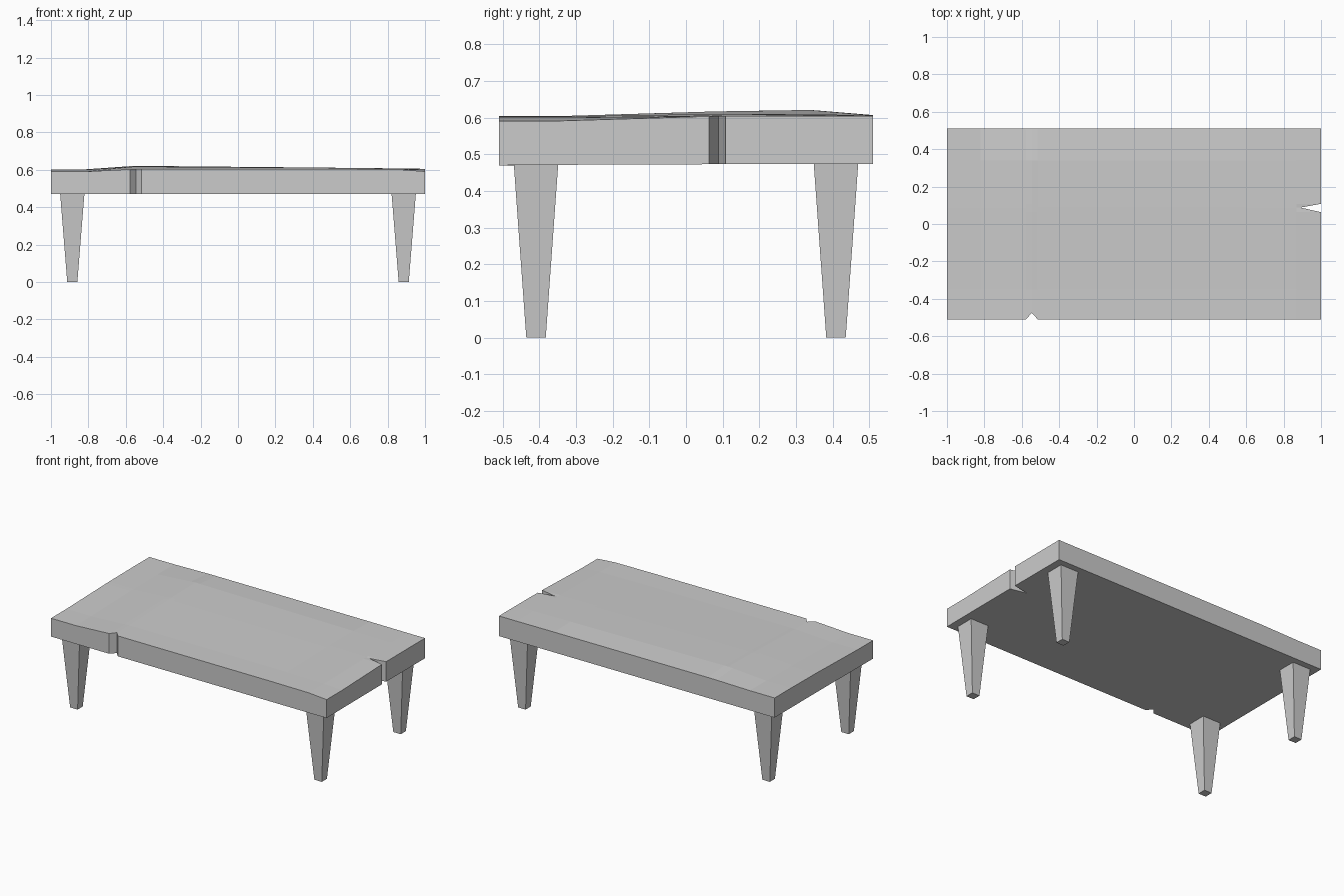
import bpy, bmesh

if "Cube" in bpy.data.objects:
    bpy.data.objects.remove(bpy.data.objects["Cube"])


def finish(name, bm):
    bmesh.ops.recalc_face_normals(bm, faces=bm.faces)
    me = bpy.data.meshes.new(name)
    bm.to_mesh(me)
    bm.free()
    ob = bpy.data.objects.new(name, me)
    bpy.context.collection.objects.link(ob)
    return ob


def lerp(knots, vals, t):
    for i in range(len(knots) - 1):
        if t <= knots[i + 1]:
            f = (t - knots[i]) / (knots[i + 1] - knots[i])
            return vals[i] + f * (vals[i + 1] - vals[i])
    return vals[-1]


# Uneven top surface: height profiles along x at several depths
XK = [-1, -0.82, -0.55, 0.6, 0.87, 1]
YK = [-0.51, -0.35, 0.08, 0.34, 0.51]
ROWS = [
    [.590, .590, .604, .603, .601, .591],
    [.590, .590, .604, .603, .600, .591],
    [.600, .600, .617, .610, .606, .604],
    [.602, .602, .621, .610, .607, .605],
    [.602, .602, .607, .606, .605, .605],
]


def height(x, y):
    return lerp(YK, [lerp(XK, r, x) for r in ROWS], y)


# Tabletop slab, with a wedge crack in the right end and a nick in the front
xs = [-1, -0.82, -0.578, -0.546, -0.515, 0.6, 0.87, 1]
ys = [-0.51, -0.35, 0.063, 0.088, 0.108, 0.34, 0.51]
notch = {(-0.546, -0.51): (-0.546, -0.475), (1, 0.088): (0.89, 0.088)}
bm = bmesh.new()
grid = {}
for i, x in enumerate(xs):
    for j, y in enumerate(ys):
        px, py = notch.get((x, y), (x, y))
        low = lerp([-0.51, -0.15, 0.51], [.470, .473, .473], y)
        grid[i, j] = (bm.verts.new((px, py, low)),
                      bm.verts.new((px, py, height(x, y))))
nx, ny = len(xs) - 1, len(ys) - 1
for i in range(nx):
    for j in range(ny):
        for k in (0, 1):
            bm.faces.new([grid[c][k] for c in
                          ((i, j), (i + 1, j), (i + 1, j + 1), (i, j + 1))])
# Slab side walls follow the outline
loop = ([(i, 0) for i in range(nx)] + [(nx, j) for j in range(ny)]
        + [(i, ny) for i in range(nx, 0, -1)] + [(0, j) for j in range(ny, 0, -1)])
for a, b in zip(loop, loop[1:] + loop[:1]):
    bm.faces.new([grid[a][0], grid[b][0], grid[b][1], grid[a][1]])
finish("tabletop", bm)

# Tapered square legs
for side, sx in (("left", -1), ("right", 1)):
    for end, sy in (("front", -1), ("back", 1)):
        bm = bmesh.new()
        bmesh.ops.create_cube(bm, size=1)
        for v in bm.verts:
            top = v.co.z > 0
            wx, wy = (0.131, 0.122) if top else (0.054, 0.053)
            v.co = (sx * 0.886 + v.co.x * wx, sy * 0.409 + v.co.y * wy,
                    0.48 if top else 0)
        finish(f"{end}_{side}_leg", bm)
